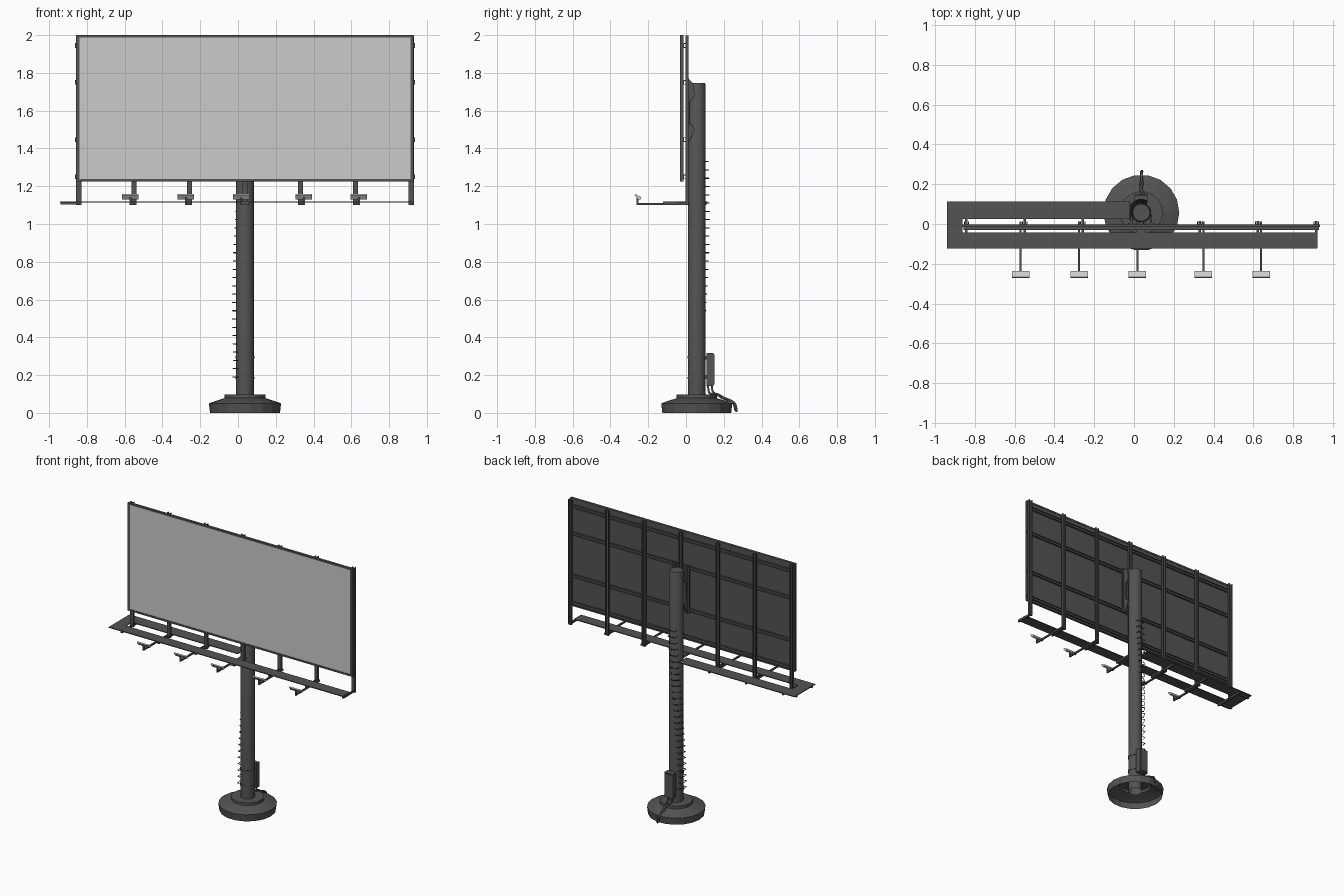
import bpy, bmesh, math
from mathutils import Vector

if "Cube" in bpy.data.objects:
    bpy.data.objects.remove(bpy.data.objects["Cube"])

PX, PY, PR = 0.037, 0.057, 0.047          # pole centre and radius
dark = bpy.data.materials.new("dark_steel")
dark.diffuse_color = (0.085, 0.09, 0.083, 1)
dark.use_nodes = True
dark.node_tree.nodes["Principled BSDF"].inputs["Base Color"].default_value = dark.diffuse_color


def finish(name, bm, coloured=True, smooth=False):
    bmesh.ops.recalc_face_normals(bm, faces=bm.faces)
    me = bpy.data.meshes.new(name)
    bm.to_mesh(me)
    bm.free()
    ob = bpy.data.objects.new(name, me)
    bpy.context.collection.objects.link(ob)
    if coloured:
        me.materials.append(dark)
    if smooth:
        bpy.ops.object.select_all(action='DESELECT')
        ob.select_set(True)
        bpy.context.view_layer.objects.active = ob
        bpy.ops.object.shade_smooth_by_angle(angle=math.radians(35))
    return ob


def add_box(bm, x0, x1, y0, y1, z0, z1):
    vs = bmesh.ops.create_cube(bm, size=1)["verts"]
    for v in vs:
        v.co = Vector(((x0 + x1) / 2 + v.co.x * (x1 - x0),
                       (y0 + y1) / 2 + v.co.y * (y1 - y0),
                       (z0 + z1) / 2 + v.co.z * (z1 - z0)))
    return vs


def boxes(name, dims, coloured=True):
    bm = bmesh.new()
    for d in dims:
        add_box(bm, *d)
    return finish(name, bm, coloured)


def lathe(name, profile, sides, smooth=False):
    bm = bmesh.new()
    rings = [[bm.verts.new((PX + r * math.cos(2 * math.pi * i / sides),
                            PY + r * math.sin(2 * math.pi * i / sides), z))
              for i in range(sides)] for r, z in profile]
    for a, b in zip(rings, rings[1:]):
        for i in range(sides):
            j = (i + 1) % sides
            bm.faces.new((a[i], a[j], b[j], b[i]))
    return finish(name, bm, smooth=smooth)


def tubes(name, paths, radius, res=1, kind='POLY'):
    cu = bpy.data.curves.new(name, 'CURVE')
    cu.dimensions = '3D'
    cu.bevel_depth, cu.bevel_resolution, cu.use_fill_caps = radius, res, True
    cu.resolution_u = 5
    for pts in paths:
        s = cu.splines.new(kind)
        s.points.add(len(pts) - 1)
        for p, co in zip(s.points, pts):
            p.co = (*co, 1)
        if kind == 'NURBS':
            s.order_u, s.use_endpoint_u = 3, True
    cu.materials.append(dark)
    ob = bpy.data.objects.new(name, cu)
    bpy.context.collection.objects.link(ob)


def extrude_yz(name, outline, spans):
    bm = bmesh.new()
    for x0, x1 in spans:
        f = bm.faces.new([bm.verts.new((x0, y, z)) for y, z in outline])
        g = bmesh.ops.extrude_face_region(bm, geom=[f])["geom"]
        for v in g:
            if isinstance(v, bmesh.types.BMVert):
                v.co.x = x1
    return finish(name, bm)


# Foundation: stepped shell, open underneath
lathe("base", [(0.185, 0), (0.191, 0.05), (0.165, 0.06), (0.108, 0.078),
               (0.108, 0.097), (0.07, 0.097), (PR, 0.097)], 18)
# Pole with slightly bevelled cap
lathe("pole", [(PR, 0.03), (PR, 1.738), (0.043, 1.746), (0.0005, 1.746)], 24, True)

# Sign panel: dark backing and trim, pale face
X0, X1, Z0, Z1 = -0.857, 0.93, 1.225, 2.0
boxes("panel_backing", [(X0 + .01, X1 - .01, -0.024, -0.015, Z0 + .005, Z1 - .005)])
boxes("panel_face", [(X0 + .015, X1 - .015, -0.027, -0.0241, Z0 + .008, Z1 - .008)], False)
boxes("panel_trim", [(X0, X0 + .018, -0.031, -0.013, Z0, Z1),
                     (X1 - .018, X1, -0.031, -0.013, Z0, Z1),
                     (X0, X1, -0.031, -0.013, Z0, Z0 + .012),
                     (X0, X1, -0.031, -0.013, Z1 - .012, Z1)])

# Horizontal rails behind the panel
rails = []
for z in (1.25, 1.447, 1.75, 1.945):
    rails += [(X0 - .005, X1 + .006, -0.015, -0.011, z - .012, z + .012),
              (X0 - .005, X1 + .006, -0.011, -0.003, z + .008, z + .012),
              (X0 - .005, X1 + .006, -0.011, -0.003, z - .012, z - .008)]
boxes("back_rails", rails)

# Channel uprights, running down to the walkway
posts = [-0.843, -0.55, -0.257, 0.037, 0.33, 0.622, 0.917]
ups = []
for x in posts:
    ups.append((x - .013, x + .013, -0.003, 0.001, 1.1, 1.997))
    for s in (-1, 1):
        xf = x + s * .011
        ups.append((xf - .0025, xf + .0025, 0.0, 0.012, 1.1, 1.997))
boxes("uprights", ups)

# Bracket plates on both sides of the pole, with clamps to the rails
outline = [(0.0, 1.77), (0.014, 1.77), (0.04, 1.74), (0.046, 1.68), (0.036, 1.66),
           (0.018, 1.65), (0.018, 1.53), (0.036, 1.52), (0.046, 1.50),
           (0.014, 1.43), (0.0, 1.43)]
extrude_yz("pole_brackets", outline, [(PX - .054, PX - .045), (PX + .045, PX + .054)])
boxes("bracket_flanges", [(PX + s * .052 - .014, PX + s * .052 + .014, -0.002, 0.006, 1.43, 1.77)
                          for s in (-1, 1)])

# Walkway decks: full-length front, short back, left connection
boxes("walkway", [(-0.942, 0.92, -0.123, -0.043, 1.113, 1.119),
                  (-0.942, -0.02, 0.025, 0.113, 1.113, 1.119),
                  (-0.942, -0.862, -0.043, 0.025, 1.113, 1.119)])

# Outriggers carrying the decks
outs = []
for x in posts:
    if x == posts[3]:
        outs.append((x - .02, x + .02, -0.12, 0.02, 1.1, 1.113))
        continue
    back = 0.108 if x < 0 else 0.014
    outs.append((x - .006, x + .006, -0.12, back, 1.1, 1.113))
outs += [(-0.94, -0.843, -0.1, -0.088, 1.102, 1.113), (-0.94, -0.843, 0.075, 0.087, 1.102, 1.113)]
boxes("walkway_supports", outs)

# Lamp arms and floodlights tilted to the panel
lamps = [-0.57, -0.276, 0.017, 0.349, 0.64]
boxes("lamp_arms", [(x - .005, x + .005, -0.262, 0.012, 1.101, 1.112) for x in lamps])
boxes("lamp_stems", [(x - .005, x + .005, -0.262, -0.252, 1.105, 1.14) for x in lamps])
head = [(-0.272, 1.152), (-0.266, 1.158), (-0.236, 1.141), (-0.24, 1.131), (-0.254, 1.129)]
lights = extrude_yz("floodlights", head, [(x - .044, x + .044) for x in lamps])
lights.data.materials.clear()

# Climbing rungs: U-shaped steps winding slowly around the pole
rungs = []
count = 27
for i in range(count):
    t = i / (count - 1)
    z = 0.19 + 1.14 * t
    a = math.radians(188 - 98 * t)
    n = Vector((math.cos(a), math.sin(a), 0))
    w = Vector((-n.y, n.x, 0)) * 0.027
    c = Vector((PX, PY, z))
    rungs.append([c + n * r + w * s for r, s in ((.034, -1), (.061, -1), (.061, 1), (.034, 1))])
tubes("climbing_rungs", rungs, 0.0028, 0)

# Electrical cabinet with door, straps and conduits
boxes("cabinet", [(0.003, 0.071, 0.108, 0.145, 0.142, 0.318)])
boxes("cabinet_door", [(0.008, 0.066, 0.145, 0.15, 0.15, 0.31)])
boxes("cabinet_mounts", [(0.015, 0.059, 0.095, 0.109, z - .008, z + .008) for z in (0.19, 0.29)])
for z in (0.185, 0.295):
    lathe("cabinet_strap", [(PR, z - .006), (PR + .003, z - .006),
                            (PR + .003, z + .006), (PR, z + .006)], 24)
tubes("cables", [
    [(.028, .117, .15), (.028, .117, .105), (.025, .14, .1), (.045, .165, .098), (.03, .19, .078),
     (.04, .225, .065), (.035, .255, .055), (.035, .262, .01)],
    [(.048, .137, .15), (.048, .137, .115), (.05, .155, .1), (.03, .175, .097), (.045, .2, .08),
     (.035, .235, .068), (.042, .268, .045), (.04, .267, .006)]], 0.006, 1, 'NURBS')
